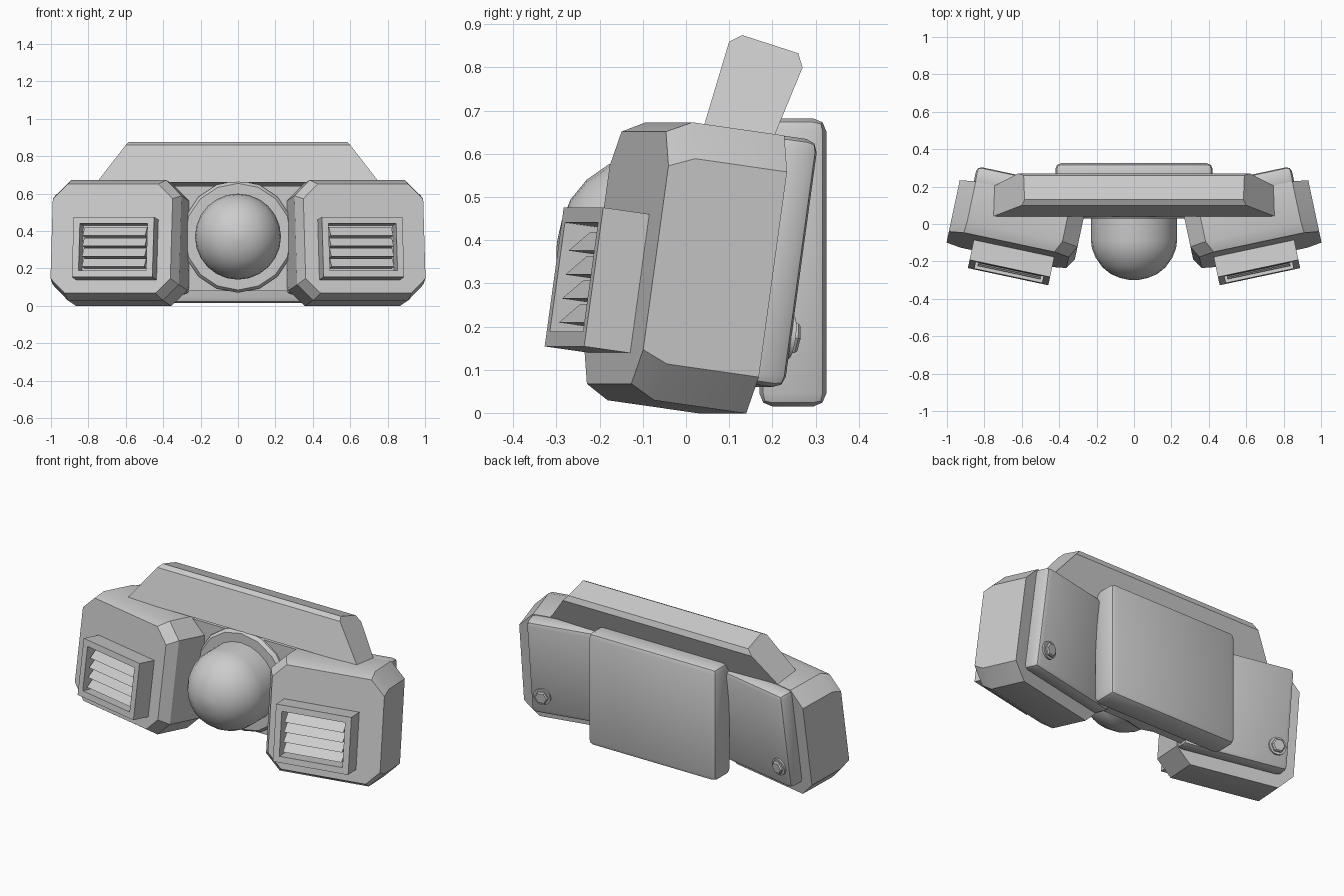
import bpy, bmesh
from math import sin, cos, pi, radians
from mathutils import Matrix, Vector, Euler

if "Cube" in bpy.data.objects:
    bpy.data.objects.remove(bpy.data.objects["Cube"], do_unlink=True)

grey = bpy.data.materials.new("plain grey")
grey.use_nodes = True
grey.diffuse_color = (0.6, 0.6, 0.6, 1)
grey.node_tree.nodes["Principled BSDF"].inputs["Base Color"].default_value = (0.6, 0.6, 0.6, 1)

parts = []
IDENT = Matrix.Identity(4)
# Side pods lean back and are turned outward
POD = Matrix.Translation((0.63, -0.006, 0.34)) @ Euler((radians(-8), 0, radians(12))).to_matrix().to_4x4()


def finish(name, bm, frame=IDENT, side=1):
    bm.transform(Matrix.Diagonal((side, 1, 1, 1)) @ frame)
    bmesh.ops.recalc_face_normals(bm, faces=bm.faces)
    mesh = bpy.data.meshes.new(name)
    bm.to_mesh(mesh)
    bm.free()
    mesh.materials.append(grey)
    ob = bpy.data.objects.new(name, mesh)
    bpy.context.collection.objects.link(ob)
    parts.append(ob)


def loft(name, rings, frame=IDENT, side=1):
    """Skin a row of equal point rings and cap both ends."""
    bm = bmesh.new()
    loops = [[bm.verts.new(p) for p in ring] for ring in rings]
    n = len(loops[0])
    for a, b in zip(loops, loops[1:]):
        for i in range(n):
            j = (i + 1) % n
            bm.faces.new((a[i], a[j], b[j], b[i]))
    bm.faces.new(loops[0])
    bm.faces.new(loops[-1])
    finish(name, bm, frame, side)


def cube(lo, hi):
    bm = bmesh.new()
    lo, hi = Vector(lo), Vector(hi)
    size = hi - lo
    bmesh.ops.create_cube(bm, size=1, matrix=Matrix.Translation((lo + hi) / 2) @ Matrix.Diagonal((*size, 1)))
    return bm


def plate(name, lo, hi, bevel, frame=IDENT, side=1):
    bm = cube(lo, hi)
    bmesh.ops.bevel(bm, geom=bm.edges[:], offset=bevel, segments=2, profile=0.5, affect='EDGES')
    finish(name, bm, frame, side)


def octagon(x0, x1, z0, z1, cut, y):
    return [(x0 + cut, y, z0), (x1 - cut, y, z0), (x1, y, z0 + cut), (x1, y, z1 - cut),
            (x1 - cut, y, z1), (x0 + cut, y, z1), (x0, y, z1 - cut), (x0, y, z0 + cut)]


def circle(r, y, n, x=0, z=0):
    return [(x + r * cos(2 * pi * i / n), y, z + r * sin(2 * pi * i / n)) for i in range(n)]


for side, label in ((1, "left"), (-1, "right")):
    # Chamfered pod housing
    loft(label + "_pod", [octagon(-0.31, 0.345, -0.295, 0.295, 0.08, -0.14),
                          octagon(-0.345, 0.345, -0.325, 0.325, 0.085, -0.08),
                          octagon(-0.345, 0.345, -0.325, 0.325, 0.085, 0.14)], POD, side)
    # Vent box with a recessed opening
    bm = cube((-0.235, -0.25, -0.223), (0.205, -0.13, 0.102))
    front = min(bm.faces, key=lambda f: f.calc_center_median().y)
    bmesh.ops.inset_individual(bm, faces=[front], thickness=0.05)
    back = bmesh.ops.extrude_discrete_faces(bm, faces=[front])["faces"]
    bmesh.ops.translate(bm, verts=back[0].verts[:], vec=(0, 0.09, 0))
    finish(label + "_vent", bm, POD, side)
    # Wedge louvres
    for k in range(4):
        z = -0.165 + 0.056 * k
        loft(f"{label}_louvre_{k + 1}",
             [[(x, -0.235, z), (x, -0.155, z), (x, -0.155, z + 0.05), (x, -0.19, z + 0.05)]
              for x in (-0.186, 0.156)], POD, side)
    # Rear cover and its hexagonal bolt
    plate(label + "_rear_cover", (-0.345, 0.12, -0.255), (0.27, 0.225, 0.325), 0.028, POD, side)
    loft(label + "_bolt_washer", [circle(0.05, y, 16, 0.195, -0.135) for y in (0.215, 0.235)], POD, side)
    loft(label + "_bolt_head", [circle(r, y, 6, 0.195, -0.135)
                                for r, y in ((0.04, 0.22), (0.04, 0.243), (0.033, 0.25))], POD, side)

# Central core and rear plate
finish("core", cube((-0.36, 0.06, 0.08), (0.36, 0.22, 0.64)))
plate("rear_plate", (-0.42, 0.17, 0.015), (0.42, 0.325, 0.682), 0.03)

# Round collar and domed nose
loft("collar", [circle(r, y, 16, 0, 0.37) for r, y in ((0.3, 0.16), (0.3, 0.05), (0.285, 0.03))])
loft("nose_dome", [circle(r, y, 24, 0, 0.37) for r, y in
                   ((0.23, 0.06), (0.23, -0.09), (0.225, -0.13), (0.205, -0.18), (0.17, -0.23),
                    (0.125, -0.267), (0.075, -0.288), (0.03, -0.298), (0.012, -0.3))])

# Leaning top bar with sloped ends
bar = ((0.04, 0.66, 0.755), (0.10, 0.86, 0.6), (0.13, 0.875, 0.585),
       (0.26, 0.833, 0.59), (0.27, 0.80, 0.62), (0.20, 0.63, 0.755))
loft("top_bar", [[(s * hx, y, z) for y, z, hx in bar] for s in (-1, 1)])

# Smooth shading with sharp edges kept
bpy.ops.object.select_all(action='DESELECT')
for ob in parts:
    ob.select_set(True)
bpy.context.view_layer.objects.active = parts[0]
bpy.ops.object.shade_smooth_by_angle(angle=radians(30))
